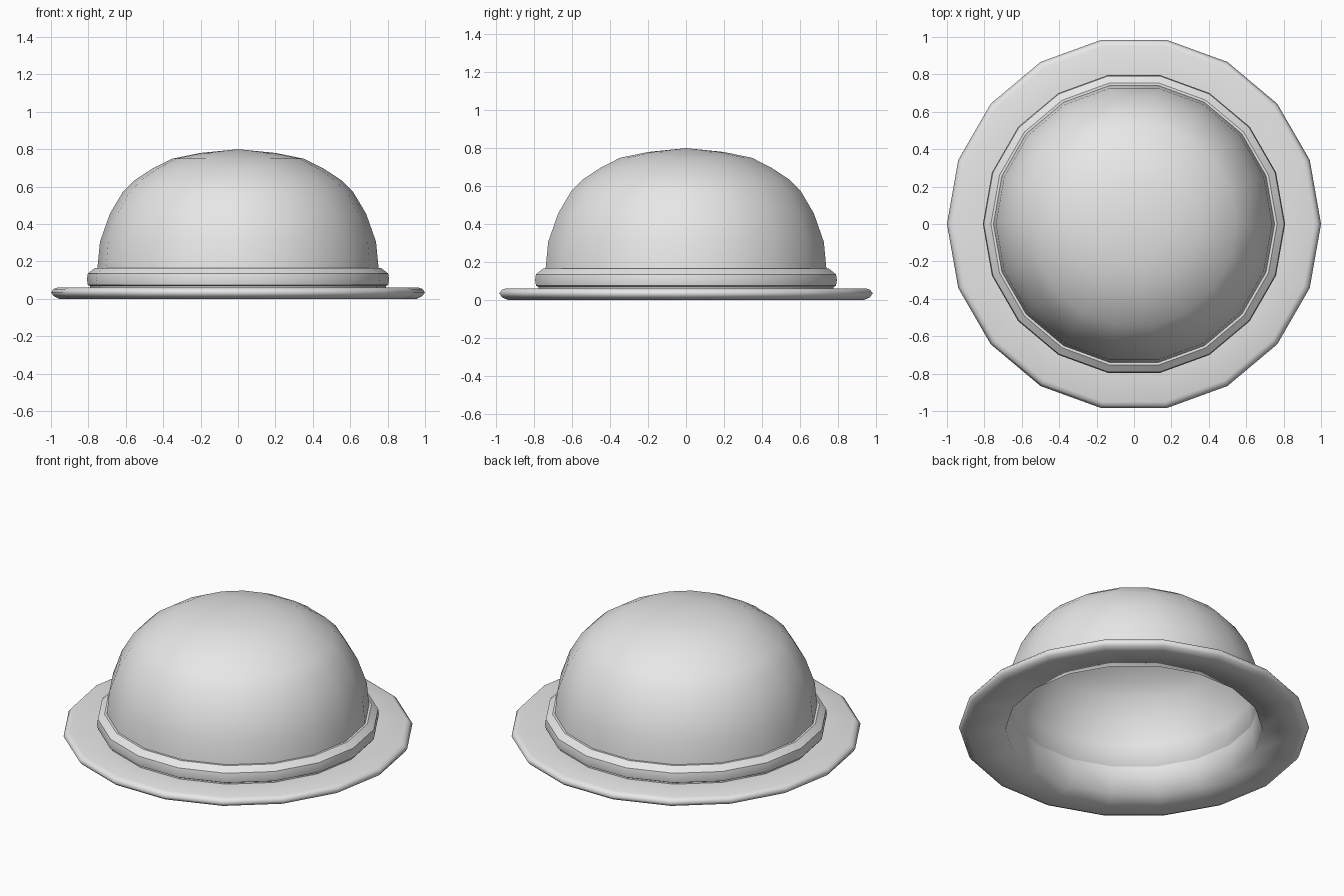
import bpy, bmesh, math
from mathutils import Vector

if "Cube" in bpy.data.objects:
    bpy.data.objects.remove(bpy.data.objects["Cube"])

SIDES = 18

grey = bpy.data.materials.new("plain grey")
grey.use_nodes = True
COLOUR = (0.8, 0.8, 0.8, 1)
grey.diffuse_color = COLOUR
grey.node_tree.nodes["Principled BSDF"].inputs["Base Color"].default_value = COLOUR


def lathe(name, profile, smooth_angle, closed=True):
    """Spin a (radius, height) profile around z."""
    bm = bmesh.new()
    verts = [bm.verts.new((r, 0, z)) for r, z in profile]
    pairs = list(zip(verts, verts[1:]))
    if closed:
        pairs.append((verts[-1], verts[0]))
    edges = [bm.edges.new(p) for p in pairs]
    bmesh.ops.spin(bm, geom=verts + edges, cent=Vector(), axis=(0, 0, 1),
                   angle=math.tau, steps=SIDES, use_duplicate=False)
    bmesh.ops.remove_doubles(bm, verts=bm.verts[:], dist=0.0005)
    bmesh.ops.recalc_face_normals(bm, faces=bm.faces[:])
    mesh = bpy.data.meshes.new(name)
    bm.to_mesh(mesh)
    bm.free()
    mesh.materials.append(grey)
    obj = bpy.data.objects.new(name, mesh)
    bpy.context.collection.objects.link(obj)
    bpy.ops.object.select_all(action='DESELECT')
    obj.select_set(True)
    bpy.context.view_layer.objects.active = obj
    bpy.ops.object.shade_smooth_by_angle(angle=math.radians(smooth_angle))
    return obj


# Brim: flat ring with a rounded rim, its underside turning up into the bowl
lathe("brim", [(0.78, 0.06), (0.965, 0.06), (0.985, 0.053), (1.0, 0.035),
               (0.985, 0.014), (0.955, 0.0), (0.735, 0.02), (0.71, 0.18),
               (0.735, 0.18), (0.74, 0.06)], 95)

# Band: raised ring where the dome meets the brim
lathe("band", [(0.79, 0.055), (0.79, 0.068), (0.803, 0.075), (0.808, 0.105),
               (0.803, 0.135), (0.765, 0.165), (0.735, 0.165), (0.735, 0.055)], 32)

# Dome: hollow shell with a slightly pointed crown
outer = [(0.752, 0.16), (0.738, 0.305), (0.685, 0.455), (0.615, 0.572),
         (0.55, 0.636), (0.46, 0.695), (0.353, 0.749), (0.2, 0.78), (0, 0.80)]
inner = [(r * 0.945, 0.18 + (z - 0.16) * 0.93) for r, z in reversed(outer)]
lathe("dome", outer + inner, 60)
